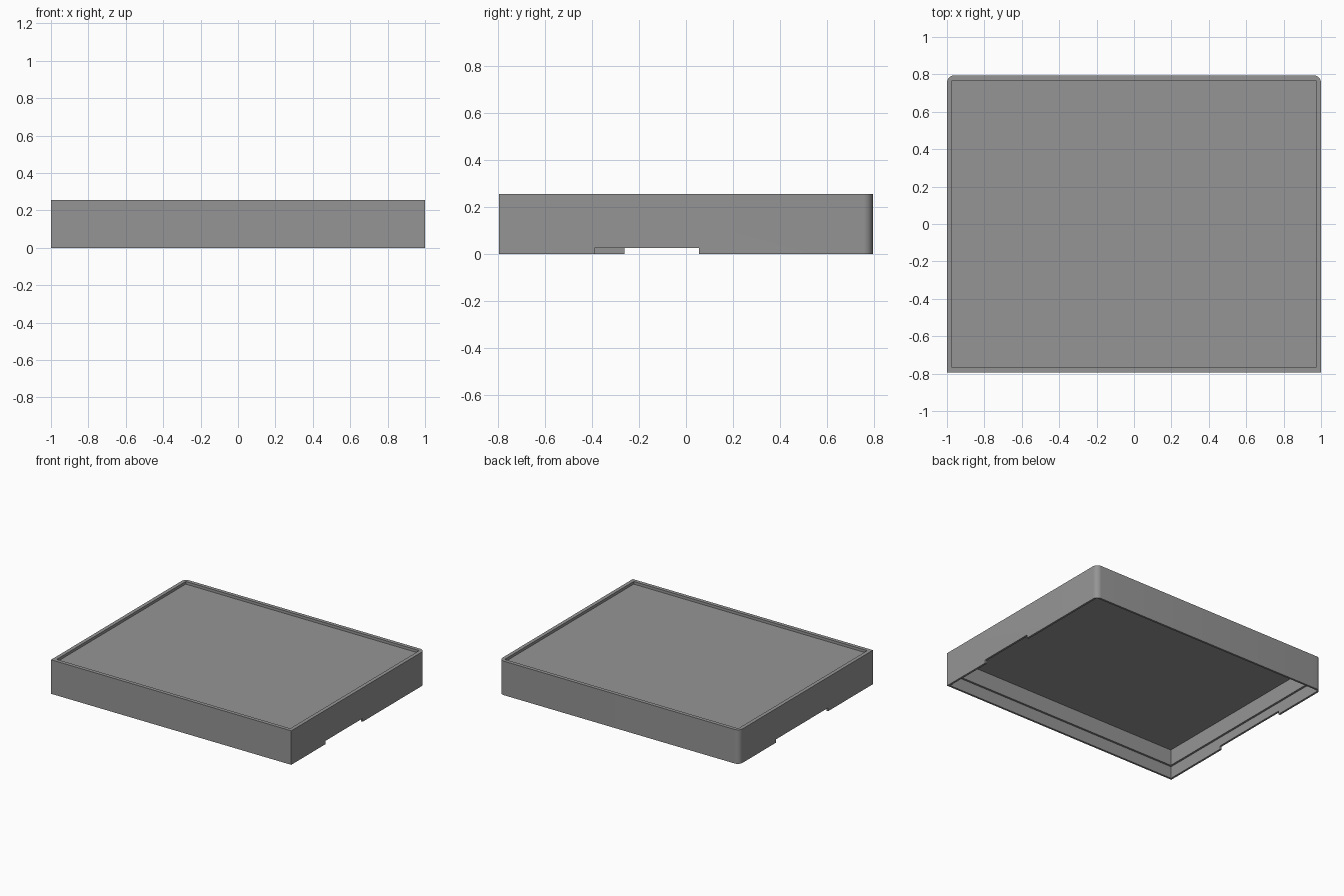
import bpy
import bmesh
import math

if "Cube" in bpy.data.objects:
    bpy.data.objects.remove(bpy.data.objects["Cube"])

HX, HY, H = 1.0, 0.795, 0.256   # half width, half depth, height
R = 0.04                        # radius of the back corners

grey = bpy.data.materials.new("mid_grey")
grey.diffuse_color = (0.3, 0.3, 0.3, 1)
grey.use_nodes = True
grey.node_tree.nodes["Principled BSDF"].inputs["Base Color"].default_value = grey.diffuse_color


def prism(name, outline, z0, z1):
    """Closed prism over a counter-clockwise xy outline."""
    bm = bmesh.new()
    face = bm.faces.new([bm.verts.new((x, y, z0)) for x, y in outline])
    ext = bmesh.ops.extrude_face_region(bm, geom=[face])
    top = [v for v in ext["geom"] if isinstance(v, bmesh.types.BMVert)]
    bmesh.ops.translate(bm, vec=(0, 0, z1 - z0), verts=top)
    bmesh.ops.recalc_face_normals(bm, faces=bm.faces)
    mesh = bpy.data.meshes.new(name)
    bm.to_mesh(mesh)
    bm.free()
    mesh.materials.append(grey)
    obj = bpy.data.objects.new(name, mesh)
    bpy.context.collection.objects.link(obj)
    return obj


def rect(x0, x1, y0, y1):
    return [(x0, y0), (x1, y0), (x1, y1), (x0, y1)]


def inset(t):
    return rect(-HX + t, HX - t, -HY + t, HY - t)


def cut(body, name, outline, z0, z1):
    """Subtract a prism from the body."""
    cutter = prism(name, outline, z0, z1)
    cutter.hide_render = True
    mod = body.modifiers.new(name, "BOOLEAN")
    mod.operation, mod.solver, mod.object = "DIFFERENCE", "EXACT", cutter
    bpy.context.view_layer.objects.active = body
    bpy.ops.object.modifier_apply(modifier=name)
    bpy.data.objects.remove(cutter)


# Cover body: square front corners, rounded back corners
outline = [(-HX, -HY), (HX, -HY)]
for cx, start in ((HX - R, 0), (-HX + R, 90)):
    for i in range(9):
        a = math.radians(start + 90 * i / 8)
        outline.append((cx + R * math.cos(a), HY - R + R * math.sin(a)))
cover = prism("cover", outline, 0, H)

# Shallow recess in the top, leaving a raised lip
cut(cover, "top_recess", inset(0.028), H - 0.02, H + 0.1)
# Stepped hollow underneath: thin skirt, then a thicker wall
cut(cover, "upper_cavity", inset(0.03), -0.1, 0.21)
cut(cover, "lower_cavity", inset(0.015), -0.1, 0.09)
# Slots in the bottom edges of the side walls
cut(cover, "right_slot", rect(0.9, 1.1, -0.39, 0.055), -0.1, 0.025)
cut(cover, "left_slot", rect(-1.1, -0.9, -0.262, 0.36), -0.1, 0.025)

# Smooth rounded corners, crisp edges elsewhere
bpy.ops.object.select_all(action="DESELECT")
cover.select_set(True)
bpy.context.view_layer.objects.active = cover
bpy.ops.object.shade_smooth_by_angle(angle=math.radians(30))
